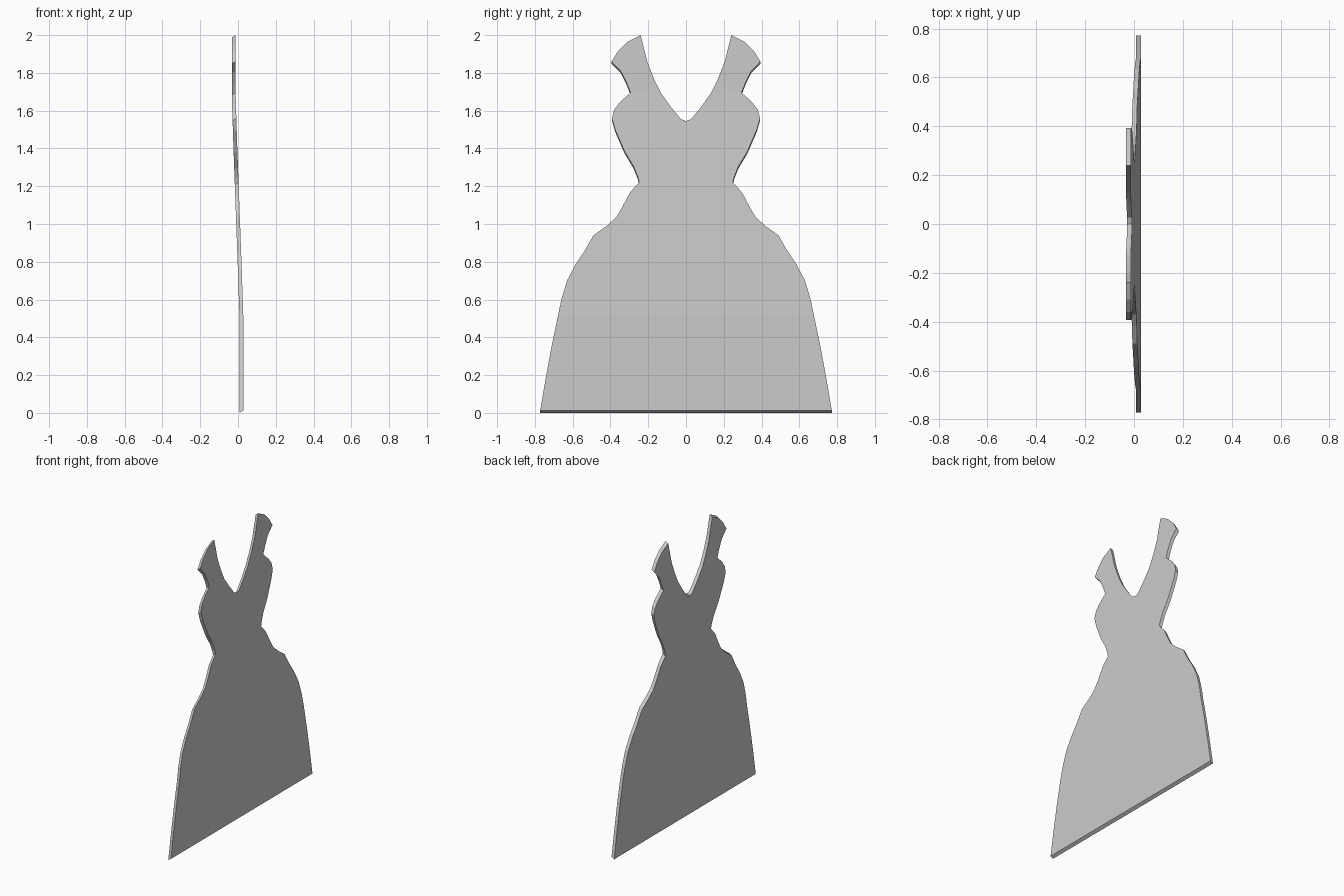
import bpy, bmesh
from mathutils import Vector

if "Cube" in bpy.data.objects:
    bpy.data.objects.remove(bpy.data.objects["Cube"])

# Half outline (y, z) of the dress, from neckline centre round to the hem
HALF = [(0, 1.545), (0.027, 1.555), (0.08, 1.62), (0.13, 1.69), (0.17, 1.77),
        (0.205, 1.86), (0.24, 2.0), (0.31, 1.965), (0.36, 1.915), (0.394, 1.86),
        (0.345, 1.81), (0.315, 1.75), (0.294, 1.695), (0.35, 1.645), (0.38, 1.605),
        (0.392, 1.56), (0.375, 1.50), (0.325, 1.385), (0.277, 1.305), (0.255, 1.25),
        (0.248, 1.22), (0.295, 1.17), (0.34, 1.085), (0.37, 1.035), (0.42, 0.99),
        (0.49, 0.94), (0.535, 0.86), (0.585, 0.785), (0.63, 0.70), (0.66, 0.60),
        (0.71, 0.36), (0.74, 0.2), (0.772, 0.012)]

# Thickness direction: mostly +x, slightly upward
THICK = Vector((0.02, 0, 0.012))
# Gentle lengthwise bend of the panel: (z, x)
BEND = [(0, 0.008), (0.5, 0.008), (0.8, -0.002), (1.4, -0.024), (1.68, -0.033), (2.1, -0.033)]


def bend_x(z):
    for (z0, x0), (z1, x1) in zip(BEND, BEND[1:]):
        if z <= z1:
            return x0 + (x1 - x0) * (z - z0) / (z1 - z0)
    return BEND[-1][1]


bm = bmesh.new()

# Flat symmetric panel
outline = HALF + [(-y, z) for y, z in reversed(HALF[1:])]
verts = [bm.verts.new((0, y, z - THICK.z)) for y, z in outline]
face = bm.faces.new(verts)

# Horizontal cuts so the panel can bend
for i in range(1, 20):
    geom = bm.verts[:] + bm.edges[:] + bm.faces[:]
    bmesh.ops.bisect_plane(bm, geom=geom, dist=1e-5,
                           plane_co=(0, 0, i * 0.1 + 0.003), plane_no=(0, 0, 1))
for v in bm.verts:
    v.co.x = bend_x(max(0, v.co.z))

# Thickness
bmesh.ops.triangulate(bm, faces=bm.faces[:])
ext = bmesh.ops.extrude_face_region(bm, geom=bm.faces[:], use_keep_orig=True)
bmesh.ops.translate(bm, vec=THICK,
                    verts=[g for g in ext["geom"] if isinstance(g, bmesh.types.BMVert)])
bmesh.ops.recalc_face_normals(bm, faces=bm.faces[:])

mesh = bpy.data.meshes.new("dress_panel")
bm.to_mesh(mesh)
bm.free()
dress = bpy.data.objects.new("dress_panel", mesh)
bpy.context.collection.objects.link(dress)
